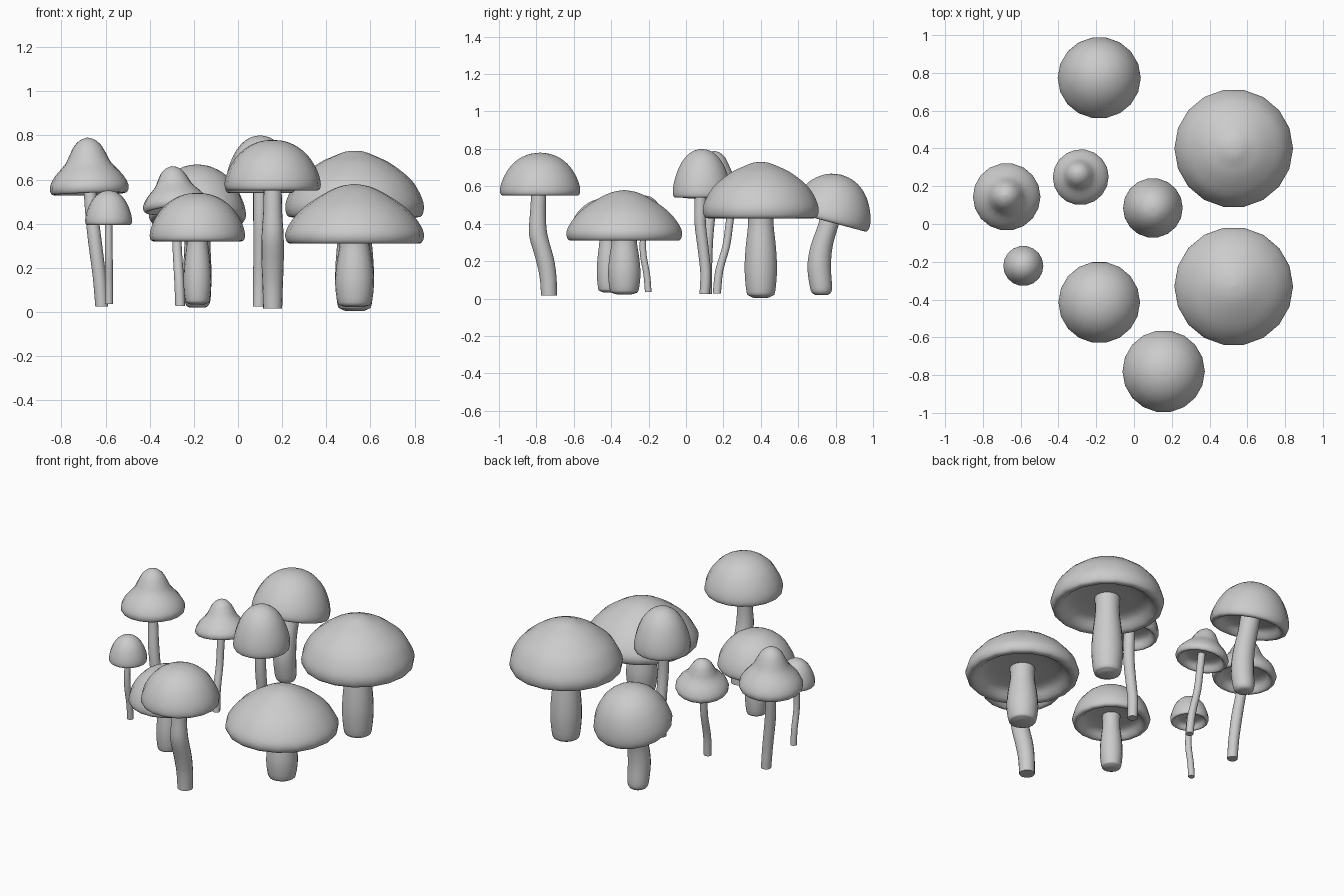
import bpy, bmesh, math
from mathutils import Vector, Matrix

if "Cube" in bpy.data.objects:
    bpy.data.objects.remove(bpy.data.objects["Cube"])

SIDES = 18


def smooth_curve(pts, steps=3):
    """Catmull-Rom curve through the given points."""
    p = [Vector(q) for q in pts]
    p = [2 * p[0] - p[1]] + p + [2 * p[-1] - p[-2]]
    out = []
    for i in range(1, len(p) - 2):
        a, b, c, d = p[i - 1:i + 3]
        for s in range(steps):
            t = s / steps
            out.append(0.5 * (2 * b + (c - a) * t + (2 * a - 5 * b + 4 * c - d) * t ** 2
                              + (3 * b - a - 3 * c + d) * t ** 3))
    return out + [p[-2]]


def skin(name, rings, loc=(0, 0, 0), rot=None, angle=50):
    """Closed tube from (x, y, z, radius) rings."""
    bm = bmesh.new()
    loops = []
    for x, y, z, r in rings:
        loops.append([bm.verts.new((x + r * math.cos(2 * math.pi * k / SIDES),
                                    y + r * math.sin(2 * math.pi * k / SIDES), z))
                      for k in range(SIDES)])
    for a, b in zip(loops, loops[1:]):
        for k in range(SIDES):
            n = (k + 1) % SIDES
            bm.faces.new((a[k], a[n], b[n], b[k]))
    bm.faces.new(loops[0][::-1])
    bm.faces.new(loops[-1])
    bmesh.ops.recalc_face_normals(bm, faces=bm.faces)
    me = bpy.data.meshes.new(name)
    bm.to_mesh(me)
    bm.free()
    ob = bpy.data.objects.new(name, me)
    bpy.context.collection.objects.link(ob)
    ob.matrix_world = Matrix.Translation(loc) @ (rot or Matrix())
    bpy.ops.object.select_all(action='DESELECT')
    ob.select_set(True)
    bpy.context.view_layer.objects.active = ob
    bpy.ops.object.shade_smooth_by_angle(angle=math.radians(angle))


# Cap outlines: (radius, height) fractions from rim to tip
OUTLINES = {
    "dome": [(1, .12), (.97, .28), (.88, .48), (.73, .69), (.52, .86), (.27, .965), (.01, 1)],
    "flat": [(1, .17), (.91, .38), (.73, .61), (.45, .83), (.22, .955), (.01, 1)],
    "umbo": [(1, .17), (.94, .36), (.80, .58), (.52, .81), (.30, .92), (.14, .985), (.01, 1)],
    "bell": [(1, .14), (.87, .32), (.59, .54), (.46, .71), (.34, .86), (.18, .96), (.01, 1)],
}
# Hollow underside and curled rim
UNDER = [(.1, .22), (.45, .21), (.68, .16), (.80, .05), (.88, 0), (.97, .02)]


def mushroom(name, kind, cap, r, h, stem, tilt=(0, 0)):
    prof = smooth_curve(UNDER + OUTLINES[kind])
    rot = Matrix.Rotation(math.radians(tilt[0]), 4, 'X') @ Matrix.Rotation(math.radians(tilt[1]), 4, 'Y')
    skin(name + "_cap", [(0, 0, z * h, max(q, .005) * r) for q, z in prof], cap, rot)
    # stem path follows (x, y, z, radius) points
    skin(name + "_stem", [tuple(v) for v in smooth_curve(stem)])


def fat_stem(x, y, z0, z1, r, lean=0):
    """Swollen stem with a rounded foot."""
    fr = [(0, .45), (.02, .70), (.06, .88), (.30, 1), (.55, .93), (.8, .78), (1, .80)]
    return [(x, y + lean * t, z0 + (z1 - z0) * t, r * f) for t, f in fr]


# Large broad mushrooms
mushroom("front_broad", "flat", (.528, -.33, .31), .314, .27,
         fat_stem(.528, -.33, .022, .37, .088))
mushroom("back_broad", "umbo", (.528, .40, .43), .314, .30,
         fat_stem(.528, .40, .004, .50, .088))

# Medium domes
mushroom("short_round", "dome", (-.184, -.415, .32), .216, .22,
         fat_stem(-.184, -.415, .033, .37, .063))
mushroom("leaning_round", "dome", (-.184, .765, .41), .220, .26,
         [(-.184, .725, .02, .035), (-.184, .724, .03, .05), (-.184, .722, .06, .06),
          (-.184, .712, .17, .064), (-.184, .725, .28, .060), (-.184, .76, .39, .056),
          (-.184, .78, .47, .056)], (-15, 0))
mushroom("tall_front", "dome", (.157, -.78, .55), .218, .23,
         [(.157, -.732, .015, .043), (.157, -.738, .12, .046), (.157, -.757, .22, .05),
          (.157, -.79, .34, .05), (.157, -.792, .45, .043), (.157, -.785, .60, .04)])
mushroom("middle_round", "dome", (.10, .085, .54), .158, .26,
         [(.095, .10, .025, .028), (.097, .105, .14, .029), (.10, .09, .28, .03),
          (.10, .075, .42, .031), (.10, .08, .60, .031)])

# Slender mushrooms
mushroom("tall_bell", "bell", (-.673, .143, .535), .178, .255,
         [(-.617, .11, .025, .029), (-.628, .11, .16, .03), (-.648, .115, .32, .031),
          (-.664, .13, .46, .029), (-.673, .143, .60, .028)], (-2, -2))
mushroom("small_bell", "bell", (-.28, .245, .463), .148, .20,
         [(-.262, .165, .028, .022), (-.267, .178, .15, .022), (-.275, .215, .28, .021),
          (-.279, .232, .40, .021), (-.28, .248, .51, .021)], (-8, -6))
mushroom("tiny_round", "dome", (-.586, -.222, .395), .106, .156,
         [(-.584, -.202, .036, .018), (-.584, -.21, .13, .018), (-.585, -.228, .23, .018),
          (-.586, -.23, .32, .017), (-.586, -.222, .43, .017)])
